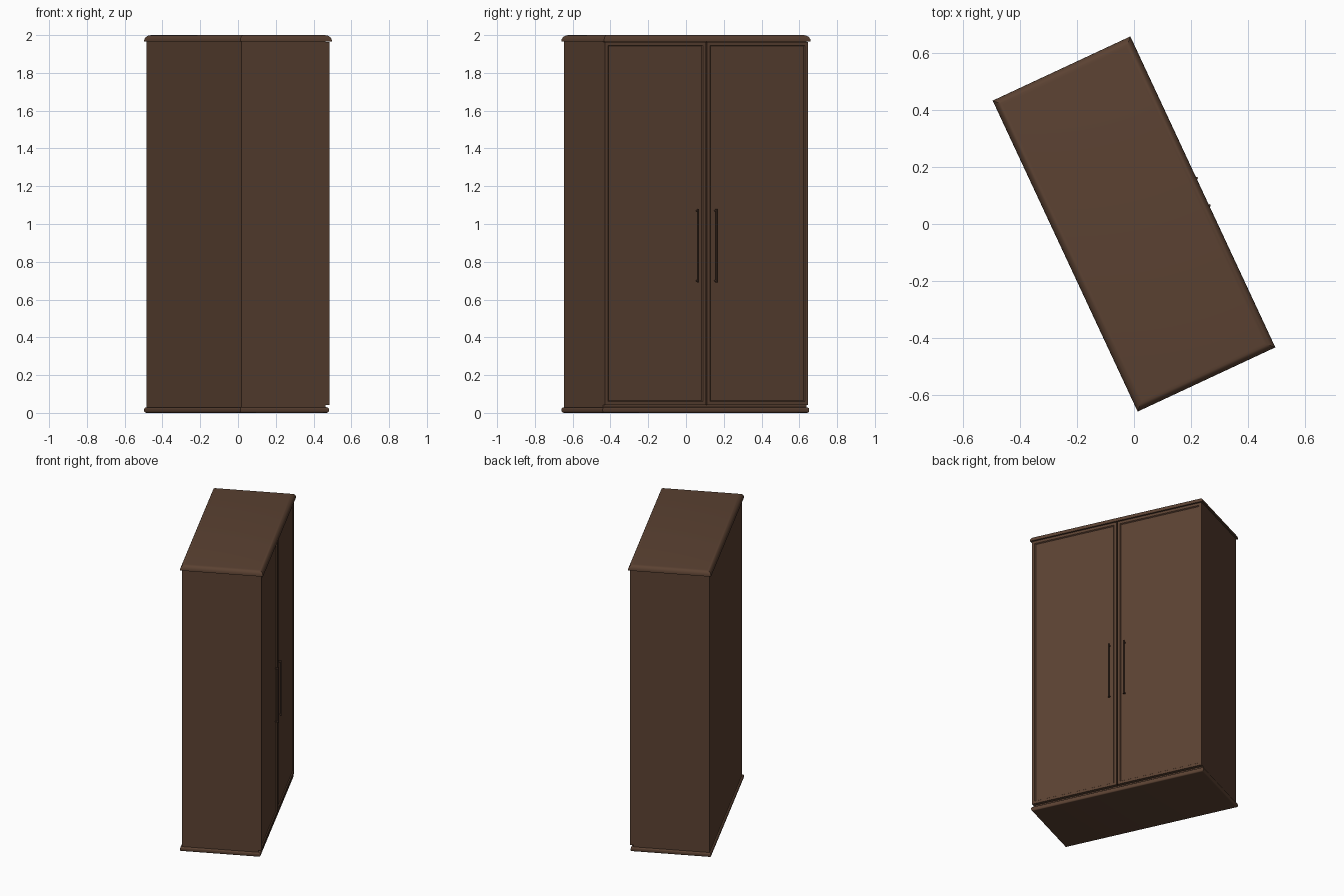
import bpy, bmesh, math
from mathutils import Matrix, Vector

if "Cube" in bpy.data.objects:
    bpy.data.objects.remove(bpy.data.objects["Cube"])

# Local frame: +x is the door side, y runs along the width; whole piece is turned 25 degrees
TURN = Matrix.Rotation(math.radians(25), 4, 'Z')


def material(name, rgb):
    m = bpy.data.materials.new(name)
    m.diffuse_color = (*rgb, 1)
    m.use_nodes = True
    m.node_tree.nodes["Principled BSDF"].inputs["Base Color"].default_value = m.diffuse_color
    return m


WOOD = material("dark brown wood", (0.105, 0.054, 0.032))
HANDLE = material("deep brown handle", (0.075, 0.040, 0.026))


def add_box(bm, lo, hi):
    lo, hi = Vector(lo), Vector(hi)
    mat = Matrix.Translation((lo + hi) / 2) @ Matrix.Diagonal((*(hi - lo), 1))
    return bmesh.ops.create_cube(bm, size=1, matrix=mat)['verts']


def finish(bm, name, mat, smooth=True):
    bmesh.ops.transform(bm, matrix=TURN, verts=bm.verts)
    bmesh.ops.recalc_face_normals(bm, faces=bm.faces)
    me = bpy.data.meshes.new(name)
    bm.to_mesh(me)
    bm.free()
    me.materials.append(mat)
    ob = bpy.data.objects.new(name, me)
    bpy.context.collection.objects.link(ob)
    if smooth:
        bpy.ops.object.select_all(action='DESELECT')
        ob.select_set(True)
        bpy.context.view_layer.objects.active = ob
        bpy.ops.object.shade_smooth_by_angle(angle=math.radians(30))
    return ob


def moulding(name, lo, hi, radius, top_only):
    # Slab with rounded horizontal edges
    bm = bmesh.new()
    add_box(bm, lo, hi)
    zs = [hi[2]] if top_only else [lo[2], hi[2]]
    edges = [e for e in bm.edges
             if any(all(abs(v.co.z - z) < 1e-5 for v in e.verts) for z in zs)]
    bmesh.ops.bevel(bm, geom=edges, offset=radius, segments=5, profile=0.5, affect='EDGES')
    finish(bm, name, WOOD)


# Carcass, crown and base
bm = bmesh.new()
add_box(bm, (-0.257, -0.593, 0.025), (0.235, 0.593, 1.97))
finish(bm, "carcass", WOOD, smooth=False)
moulding("crown", (-0.267, -0.603, 1.965), (0.267, 0.603, 2.0), 0.029, True)
moulding("base", (-0.267, -0.603, 0.0), (0.25, 0.603, 0.03), 0.011, False)

for side, label in ((-1, "left"), (1, "right")):
    # Door with a thin frame around a sunken panel
    bm = bmesh.new()
    y0, y1 = sorted((side * 0.003, side * 0.593))
    add_box(bm, (0.235, y0, 0.042), (0.257, y1, 1.964))
    bm.normal_update()
    front = [f for f in bm.faces if f.normal.x > 0.9]
    bmesh.ops.inset_region(bm, faces=front, thickness=0.025, depth=0)
    bmesh.ops.inset_region(bm, faces=front, thickness=0.007, depth=-0.007)
    finish(bm, label + "_door", WOOD, smooth=False)

    # Slim bar handle on two posts
    bm = bmesh.new()
    y = side * 0.053
    bar = Matrix.Translation((0.267, y, 0.885))
    bmesh.ops.create_cone(bm, cap_ends=True, segments=12, radius1=0.005, radius2=0.005,
                          depth=0.39, matrix=bar)
    for z in (0.70, 1.07):
        post = Matrix.Translation((0.257, y, z)) @ Matrix.Rotation(math.pi / 2, 4, 'Y')
        bmesh.ops.create_cone(bm, cap_ends=True, segments=12, radius1=0.005, radius2=0.005,
                              depth=0.02, matrix=post)
    finish(bm, label + "_handle", HANDLE)
